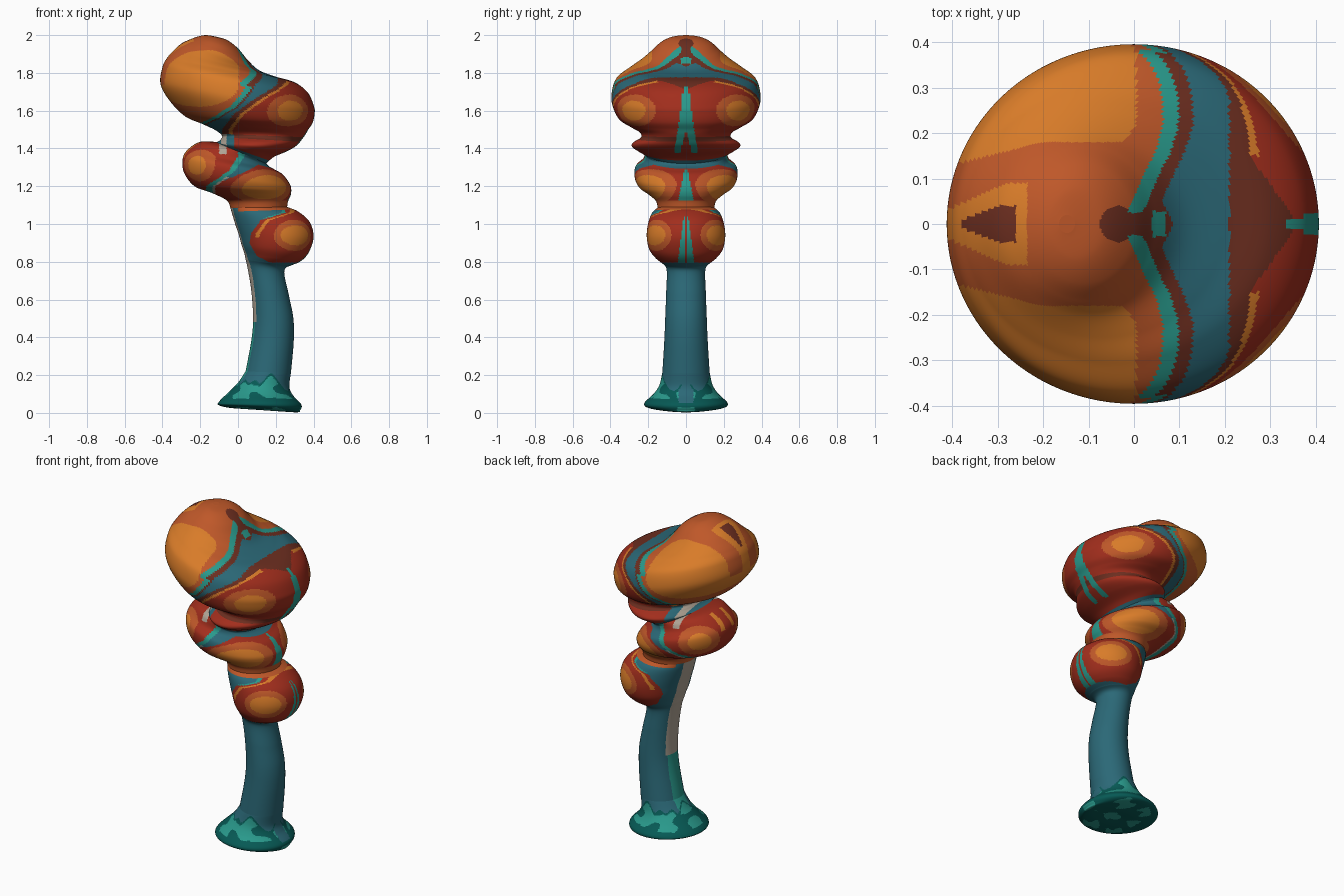
import bpy, bmesh
from math import hypot, sin, cos, pi

cube = bpy.data.objects.get("Cube")
if cube:
    bpy.data.objects.remove(cube, do_unlink=True)

SIDES, STEPS = 208, 14

# Palette (linear)
PALETTE = {
    "orange": (.69, .2, .022), "burnt_orange": (.52, .097, .022),
    "red": (.36, .027, .012), "brown": (.15, .027, .014),
    "stem_blue": (.024, .14, .185), "turquoise": (.022, .32, .26),
    "deep_teal": (.002, .1, .09), "beige": (.43, .37, .3),
}
ORANGE, BURNT, RED, BROWN, BLUE, TURQUOISE, TEAL, BEIGE = range(len(PALETTE))
MATERIALS = []
for name, rgb in PALETTE.items():
    mat = bpy.data.materials.new(name)
    mat.use_nodes = True
    mat.diffuse_color = (*rgb, 1)
    shader = next(n for n in mat.node_tree.nodes if n.type == 'BSDF_PRINCIPLED')
    shader.inputs["Base Color"].default_value = (*rgb, 1)
    MATERIALS.append(mat)

# Helpers
def lookup(table, key):
    """Piecewise linear lookup of an edge position."""
    key = min(max(key, table[0][0]), table[-1][0])
    for (k0, v0), (k1, v1) in zip(table, table[1:]):
        if key <= k1:
            return v0 + (v1 - v0) * (key - k0) / (k1 - k0)

def pick(default, *choices):
    """First colour whose condition holds."""
    return next((colour for colour, holds in choices if holds), default)

def spot(x, y, z, centre, *rims):
    """Innermost rim (colour, radius, half height) around a point on a red bulge."""
    cx, cy, cz = centre
    flat = hypot(x - cx, y - cy)
    return pick(RED, *((c, hypot(flat / a, (z - cz) / b) < 1) for c, a, b in rims))

def smooth_rings(rings):
    """Catmull-Rom interpolation between the key rings."""
    pts = [rings[0]] + rings + [rings[-1]]
    out = []
    for a, b, c, d in zip(pts, pts[1:], pts[2:], pts[3:]):
        for i in range(STEPS):
            t = i / STEPS
            out.append([.5 * (2*q + (r - p)*t + (2*p - 5*q + 4*r - s)*t*t
                              + (3*q - p - 3*r + s)*t**3)
                        for p, q, r, s in zip(a, b, c, d)])
    return out + [rings[-1]]

def loft(name, rule, rings):
    """Skin tilted ellipses: left x, left z, right x, right z, half depth."""
    bm = bmesh.new()
    loops, mids = [], []
    for xl, zl, xr, zr, w in smooth_rings(rings):
        ring = [((1 + cos(2*pi*i / SIDES)) / 2, w * sin(2*pi*i / SIDES))
                for i in range(SIDES)]
        loops.append([bm.verts.new((xl + (xr-xl)*k, y, zl + (zr-zl)*k)) for k, y in ring])
        mids.append((zl + zr) / 2)
    for lo, hi, m in zip(loops, loops[1:], mids):
        for i in range(SIDES):
            n = (i + 1) % SIDES
            face = bm.faces.new((lo[i], lo[n], hi[n], hi[i]))
            face.smooth = True
            p = face.calc_center_median()
            face.material_index = rule(p.x, abs(p.y), p.z, m)
    # Close only the outer ends
    if name == "foot":
        bm.faces.new(loops[0][::-1]).material_index = TURQUOISE
    if name == "cap":
        bm.faces.new(loops[-1]).material_index = BURNT
    mesh = bpy.data.meshes.new(name)
    bm.to_mesh(mesh)
    bm.free()
    for mat in MATERIALS:
        mesh.materials.append(mat)
    bpy.context.collection.objects.link(bpy.data.objects.new(name, mesh))

# Stem: blue, with a pale strip up the inner side of the bend
def stem_rule(x, y, z, m):
    return pick(BLUE,
                (BEIGE, x < .1 and y < .06 and z > .48),
                (TURQUOISE, x < .1 and y < .05 and z < .48))

# Foot: mottled teal
def foot_rule(x, y, z, m):
    wave = sin(x * 38 + 1) + sin(y * 41 + 2) + .7 * sin(x * 75 + y * 60)
    blot = sin(x * 52) + sin(y * 47 + 1) + .8 * sin(z * 90 + x * 30)
    return pick(TEAL,
                (stem_rule(x, y, z, m), z > .165 + .018 * wave),
                (BLUE, x > .27 and y < .04 and z > .05),
                (TURQUOISE, .075 < z < .15 + .018 * wave and blot > -.1),
                (TURQUOISE, z < .03 and wave > .6))

# Lower bulge: red crescent on the right of the stem
LOWER_EDGE = [(.79, .18), (.83, .1), (.9, .06), (.95, .07), (1.02, .12), (1.06, .25)]

def lower_rule(x, y, z, m):
    s = x - lookup(LOWER_EDGE, z)
    return pick(spot(x, y, z, (.3, .16, .94), (ORANGE, .088, .053), (BURNT, .12, .083)),
                (BURNT, m > 1.07 and x > 0),
                (TURQUOISE, -.02 < s < 0 and z > 1.03),
                (stem_rule(x, y, z, m), s < 0 or z < .795),
                (TURQUOISE, x > .2 and z < 1.04 and .006 < y < .012 + (1.04 - z) * .13),
                (ORANGE, .025 < s < .047 and z > .93))

# Middle bulge: two lobes split by a slanting blue band
MIDDLE_EDGE = [(1.2, -.15), (1.28, -.03), (1.36, .02)]

def middle_rule(x, y, z, m):
    s = x - lookup(MIDDLE_EDGE, z)
    left = spot(x, y, z, (-.21, .17, 1.31), (ORANGE, .07, .05), (BURNT, .12, .085))
    right = spot(x, y, z, (.145, .19, 1.195), (ORANGE, .135, .065), (BURNT, .19, .095))
    return pick(right,
                (BEIGE, z > 1.37 and -.1 < x < -.06),
                (ORANGE, x < -.2 and z > 1.35 and .03 < y < .06),
                (left, s < -.02 or x < -.18),
                (BURNT, z < 1.125),
                (TURQUOISE, s < .015),
                (BEIGE, s < .03 and z < 1.25),
                (BLUE, s < z - 1.2 or m > 1.35),
                (TURQUOISE, x > .1 and z < 1.29 and y < .012 + (1.27 - z) * .2))

# Cap band edges: by height on the flanks, by depth on the top
FLANK = [(1.53, -.19), (1.56, -.125), (1.62, -.025), (1.7, .045), (1.74, .06)]
CROWN = [(0, -.01), (.04, .01), (.11, .04), (.16, .065), (.21, .081), (.27, .083),
         (.31, .074), (.35, .055), (.39, .02)]
STRIPE = [(1.5, -.05), (1.58, .01), (1.66, .12), (1.72, .22), (1.75, .255)]

# Ball side of the cap, with an eye-like patch on top
def crown_rule(x, y, z):
    inner = .18 - .25 * max(0, -.2 - x) + 3 * max(0, x + .03) ** 1.3
    high = z > 1.74
    return pick(BURNT,
                (BROWN, hypot(x + .035, y) < .04),
                (BROWN, high and -.38 < x < -.26 and y < .04 - .4 * max(0, -.3 - x)),
                (ORANGE, high and x < -.235 and y < .09 - .45 * max(0, -.28 - x)),
                (ORANGE, high and x < .005 and y > inner),
                (ORANGE, not high and hypot((x + .21) / .215, (z - 1.74) / .12) < 1))

def cap_rule(x, y, z, m):
    top = z > 1.73
    s = x - (lookup(CROWN, y) if top else lookup(FLANK, z))
    stripe = lookup(STRIPE, z)
    lip = m < 1.468
    seam = x > .12 and 1.375 < z < 1.73
    return pick(spot(x, y, z, (.28, .28, 1.6), (ORANGE, .09, .053), (BURNT, .15, .085)),
                (BLUE, m < 1.385),
                (TURQUOISE, seam and (1.5 - z) * .25 < y < .01 + (1.74 - z) * .14),
                (BEIGE, lip and -.09 < x < -.06),
                (BLUE, lip and x < -.02),
                (RED, m < 1.447),
                (BROWN, lip),
                (crown_rule(x, y, z), s < -.018),
                (TURQUOISE, s < .016 and (y > .025 or not top)),
                (TURQUOISE, top and y < .028 and .04 < x < .07),
                (BROWN, s < (.047 + max(0, .05 - y) if top else .03)),
                (BLUE, x < min(.21, stripe - .035)),
                (BROWN, x < stripe or (z > 1.7 and x < .36 - .7 * y and y < .15)),
                (ORANGE, x < stripe + .022 and y > .15))

# Parts, bottom to top; neighbours share a ring
loft("foot", foot_rule, [
    (.1, .02, .18, .012, .03), (-.03, .025, .31, .003, .1), (-.1, .04, .33, .015, .2),
    (-.1, .06, .335, .045, .22), (-.05, .11, .29, .095, .17), (0, .16, .272, .14, .14),
    (.04, .22, .28, .21, .125)])
loft("stem", stem_rule, [
    (.04, .22, .28, .21, .125), (.07, .38, .295, .38, .115), (.08, .5, .293, .5, .11),
    (.07, .65, .27, .62, .105), (.05, .77, .245, .75, .103), (.04, .812, .285, .782, .132)])
loft("lower_bulge", lower_rule, [
    (.04, .812, .285, .782, .132), (.035, .84, .335, .805, .163), (.02, .885, .375, .85, .195),
    (.005, .94, .4, .93, .208), (-.015, 1, .38, 1.01, .2), (-.03, 1.05, .32, 1.065, .18),
    (-.04, 1.085, .26, 1.09, .15)])
loft("middle_bulge", middle_rule, [
    (-.04, 1.085, .26, 1.09, .15), (-.06, 1.125, .265, 1.12, .16),
    (-.14, 1.165, .278, 1.15, .2), (-.23, 1.2, .282, 1.18, .245),
    (-.285, 1.27, .275, 1.21, .27), (-.293, 1.345, .24, 1.26, .268),
    (-.265, 1.395, .2, 1.285, .228), (-.2, 1.435, .165, 1.305, .218),
    (-.12, 1.435, .15, 1.32, .22)])
loft("cap", cap_rule, [
    (-.12, 1.435, .15, 1.32, .22), (-.11, 1.435, .19, 1.355, .262),
    (-.1, 1.44, .26, 1.385, .287), (-.09, 1.45, .31, 1.415, .278),
    (-.085, 1.468, .34, 1.45, .238), (-.12, 1.497, .358, 1.475, .245),
    (-.19, 1.53, .372, 1.5, .295), (-.28, 1.57, .395, 1.535, .352),
    (-.36, 1.65, .405, 1.58, .385), (-.41, 1.74, .403, 1.62, .395),
    (-.4, 1.83, .37, 1.695, .372), (-.375, 1.88, .3, 1.75, .305),
    (-.34, 1.92, .2, 1.78, .25), (-.3, 1.955, .11, 1.815, .205),
    (-.26, 1.975, .05, 1.87, .17), (-.22, 1.99, 0, 1.93, .13),
    (-.19, 1.998, -.06, 1.975, .08), (-.165, 2, -.13, 1.995, .02)])
